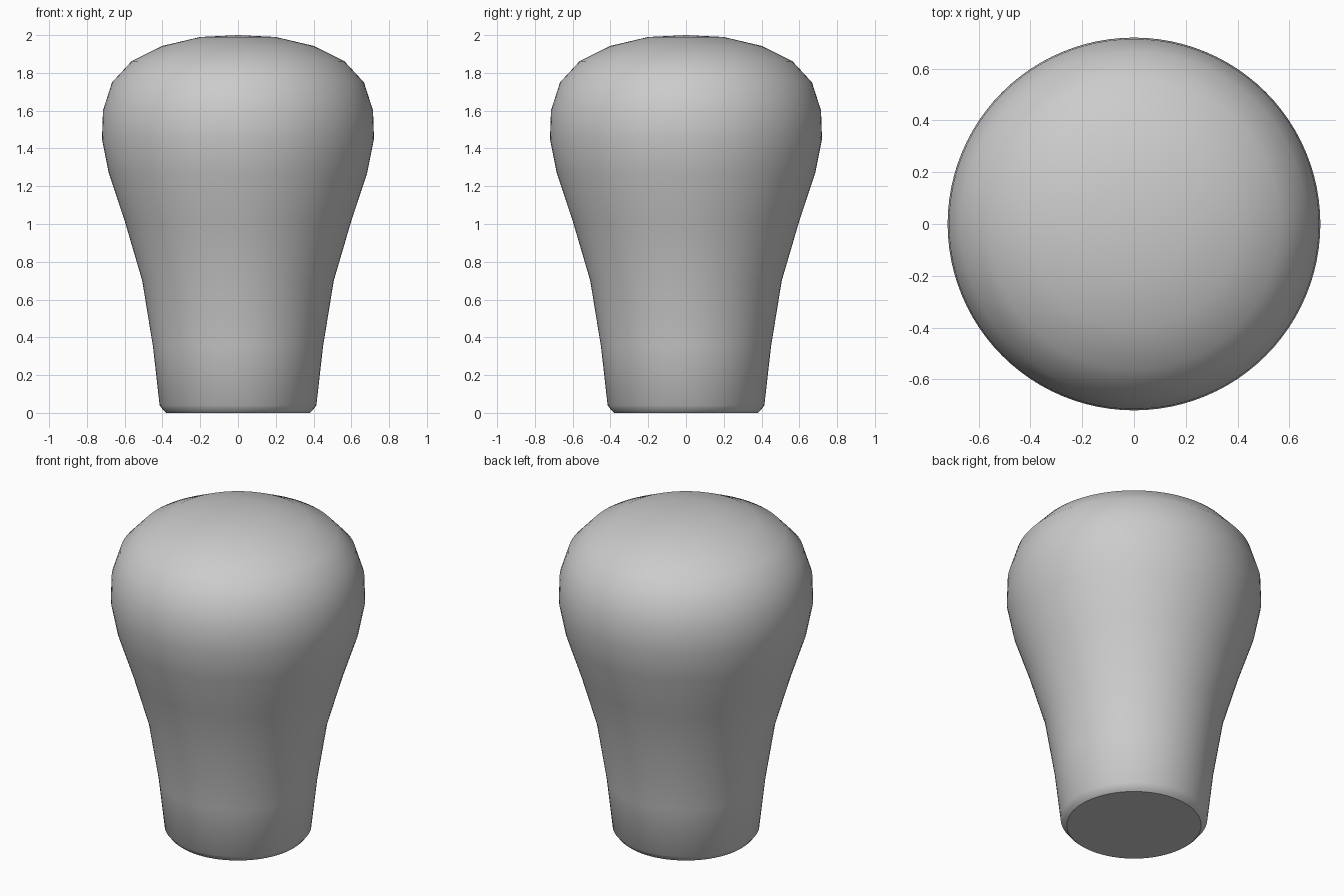
import bpy
import bmesh
import math

cube = bpy.data.objects.get("Cube")
if cube:
    bpy.data.objects.remove(cube, do_unlink=True)

# Plain grey finish
grey = bpy.data.materials.new("plain grey")
grey.use_nodes = True
colour = (0.6, 0.6, 0.6, 1)
grey.diffuse_color = colour
grey.node_tree.nodes["Principled BSDF"].inputs["Base Color"].default_value = colour

# Knob outline (radius, height): chamfered foot, flared neck, domed head
profile = [(0, 0), (0.38, 0), (0.392, 0.01), (0.415, 0.04), (0.45, 0.35),
           (0.507, 0.70), (0.598, 1.01), (0.683, 1.265), (0.72, 1.45),
           (0.715, 1.60), (0.667, 1.75), (0.563, 1.862), (0.40, 1.943),
           (0.20, 1.99), (0, 2)]

# Revolve the outline around the vertical axis
bm = bmesh.new()
verts = [bm.verts.new((r, 0, z)) for r, z in profile]
edges = [bm.edges.new(pair) for pair in zip(verts, verts[1:])]
bmesh.ops.spin(bm, geom=verts + edges, cent=(0, 0, 0), axis=(0, 0, 1),
               angle=2 * math.pi, steps=96, use_duplicate=False)
bmesh.ops.remove_doubles(bm, verts=bm.verts, dist=0.0005)
bmesh.ops.recalc_face_normals(bm, faces=bm.faces)

mesh = bpy.data.meshes.new("knob")
bm.to_mesh(mesh)
bm.free()
mesh.materials.append(grey)
knob = bpy.data.objects.new("knob", mesh)
bpy.context.collection.objects.link(knob)

# Smooth sides, crisp edge around the flat base
bpy.context.view_layer.objects.active = knob
knob.select_set(True)
bpy.ops.object.shade_smooth_by_angle(angle=math.radians(35))
